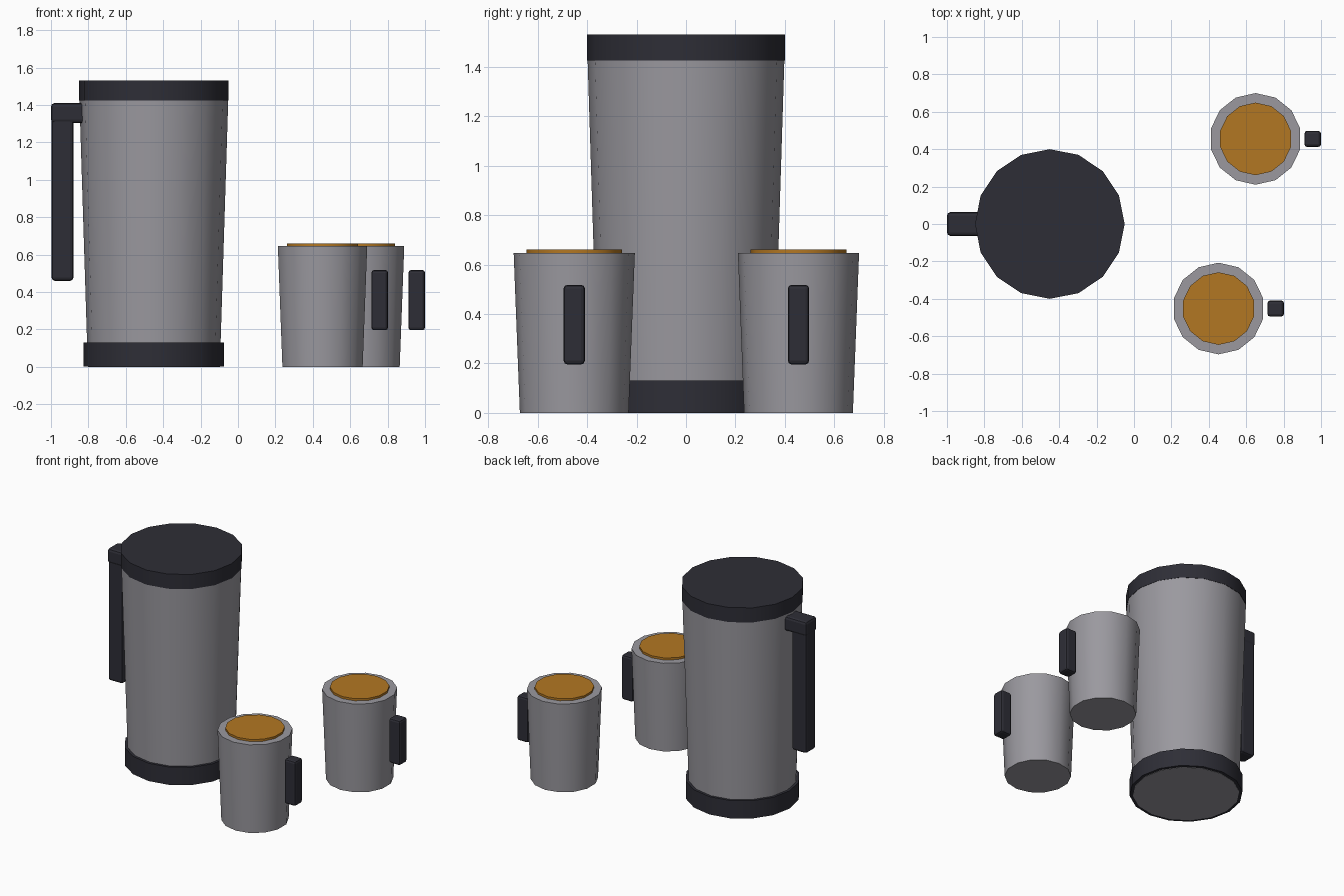
import bpy, math

if "Cube" in bpy.data.objects:
    bpy.data.objects.remove(bpy.data.objects["Cube"])


def material(name, rgb):
    m = bpy.data.materials.new(name)
    m.diffuse_color = (*rgb, 1.0)
    m.use_nodes = True
    m.node_tree.nodes["Principled BSDF"].inputs["Base Color"].default_value = m.diffuse_color
    return m


STEEL = material("grey steel", (0.325, 0.318, 0.347))
DARK = material("dark plastic", (0.027, 0.027, 0.037))
COFFEE = material("amber drink", (0.45, 0.185, 0.016))


def finish(obj, name, mat):
    obj.name = name
    obj.data.materials.append(mat)
    return obj


def taper(name, mat, x, y, z0, z1, r0, r1, sides):
    """Upright tapered cylinder with smooth sides and sharp rims."""
    bpy.ops.mesh.primitive_cone_add(vertices=sides, radius1=r0, radius2=r1,
                                    depth=z1 - z0, location=(x, y, (z0 + z1) / 2))
    obj = finish(bpy.context.object, name, mat)
    bpy.ops.object.shade_smooth_by_angle(angle=math.radians(30))
    return obj


def block(name, mat, lo, hi, bevel):
    """Box between two corners with chamfered edges."""
    bpy.ops.mesh.primitive_cube_add(size=1, location=[(a + b) / 2 for a, b in zip(lo, hi)])
    obj = finish(bpy.context.object, name, mat)
    obj.scale = [b - a for a, b in zip(lo, hi)]
    bpy.ops.object.transform_apply(location=False, rotation=False, scale=True)
    mod = obj.modifiers.new("chamfer", "BEVEL")
    mod.width = bevel
    mod.segments = 2
    return obj


# Pitcher: steel body, dark foot and lid
PX = -0.45
taper("pitcher_body", STEEL, PX, 0, 0, 1.43, 0.353, 0.398, 16)
taper("pitcher_foot", DARK, PX, 0, 0.002, 0.13, 0.375, 0.375, 16)
taper("pitcher_lid", DARK, PX, 0, 1.425, 1.53, 0.40, 0.40, 16)

# Pitcher handle: short arm and hanging grip
block("pitcher_handle_arm", DARK, (-1.0, -0.063, 1.305), (-0.80, 0.063, 1.41), 0.018)
block("pitcher_handle_grip", DARK, (-0.997, -0.058, 0.46), (-0.88, 0.058, 1.36), 0.018)

# Cups: body, drink disc and side grip
for side, cx, cy in (("front", 0.452, -0.452), ("back", 0.65, 0.455)):
    taper(side + "_cup_body", STEEL, cx, cy, 0, 0.646, 0.22, 0.245, 14)
    taper(side + "_cup_drink", COFFEE, cx, cy, 0.64, 0.661, 0.194, 0.194, 14)
    block(side + "_cup_grip", DARK, (cx + 0.261, cy - 0.043, 0.196),
          (cx + 0.35, cy + 0.043, 0.518), 0.015)
